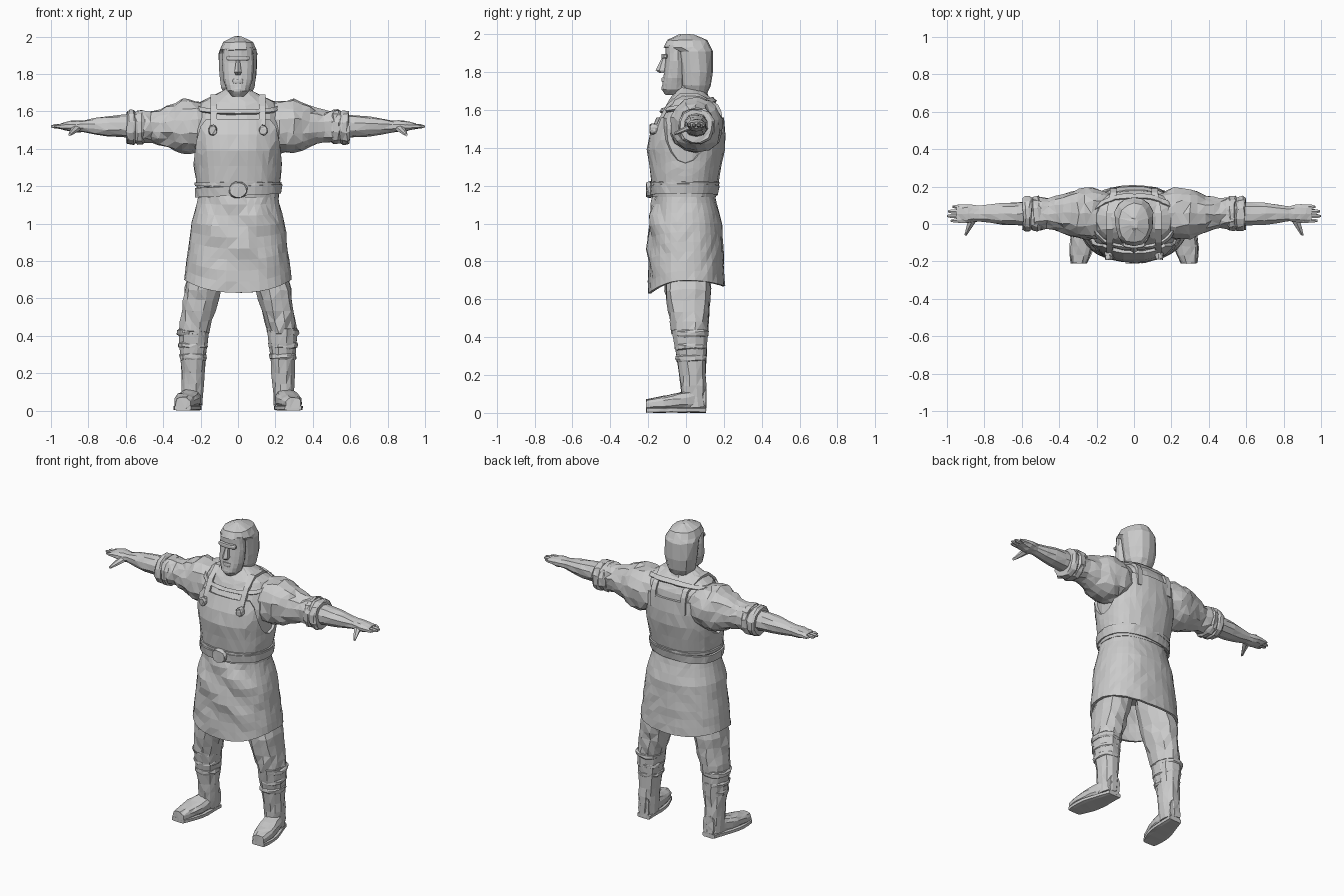
import bpy, bmesh, math, random
from mathutils import Vector

random.seed(4)
if "Cube" in bpy.data.objects:
    bpy.data.objects.remove(bpy.data.objects["Cube"])

grey = bpy.data.materials.new("plain grey")
grey.use_nodes = True
grey.diffuse_color = (0.6, 0.6, 0.6, 1)
grey.node_tree.nodes["Principled BSDF"].inputs["Base Color"].default_value = grey.diffuse_color


def finish(name, bm, side=1, thickness=0):
    """Flip to one side, split into facets and link the mesh."""
    for vert in bm.verts:
        vert.co.x *= side
    bmesh.ops.recalc_face_normals(bm, faces=bm.faces)
    bmesh.ops.triangulate(bm, faces=bm.faces)
    mesh = bpy.data.meshes.new(name)
    bm.to_mesh(mesh)
    bm.free()
    mesh.materials.append(grey)
    obj = bpy.data.objects.new(name, mesh)
    bpy.context.collection.objects.link(obj)
    if thickness:
        obj.modifiers.new("thickness", 'SOLIDIFY').thickness = thickness


def rounded(value, power):
    return math.copysign(abs(value) ** (2 / power), value)


def lerp(start, end, t):
    return start + (end - start) * t


def mix(first, second, t):
    return [lerp(p, q, t) for p, q in zip(first, second)]


def skin(bm, rows, closed=True):
    for lower, upper in zip(rows, rows[1:]):
        count = len(lower)
        for i in range(count if closed else count - 1):
            j = (i + 1) % count
            bm.faces.new((lower[i], lower[j], upper[j], upper[i]))


def loft(name, rings, axis='z', sides=12, power=2.2, side=1, rough=0.003, cuts=1):
    """Rings are (position, centre u, centre v, radius u, radius v)."""
    bm = bmesh.new()
    dense = [mix(first, second, k / cuts)
             for first, second in zip(rings, rings[1:]) for k in range(cuts)]
    rows = []
    for position, cu, cv, ru, rv in dense + [rings[-1]]:
        row = []
        for i in range(sides):
            angle = math.tau * (i + 0.5) / sides
            u = cu + ru * rounded(math.cos(angle), power)
            v = cv + rv * rounded(math.sin(angle), power)
            place = {'x': (position, u, v), 'y': (u, position, v), 'z': (u, v, position)}[axis]
            shake = Vector([random.uniform(-rough, rough) for _ in place])
            row.append(bm.verts.new(Vector(place) + shake))
        rows.append(row)
    skin(bm, rows)
    bm.faces.new(rows[0])
    bm.faces.new(rows[-1])
    finish(name, bm, side)


def band(name, position, half, u, v, ru, rv, axis='z', side=1, rough=0.003):
    """A short padded ring with softened edges."""
    rings = []
    for step in (-1, -0.5, 0.5, 1):
        shrink = 0.9 if abs(step) == 1 else 1
        rings.append((position + half * step, u, v, ru * shrink, rv * shrink))
    loft(name, rings, axis, side=side, rough=rough)


def spans(table):
    """Turn (z, half width, front y, back y) into loft rings."""
    return [(z, 0, (front + back) / 2, width, (back - front) / 2) for z, width, front, back in table]


# Outer outline of the clothed body: height, half width, front, back
BODY = [(0.6, 0.3, -0.2, 0.21), (1, 0.25, -0.2, 0.19), (1.15, 0.21, -0.17, 0.15),
        (1.4, 0.24, -0.2, 0.2), (1.5, 0.25, -0.18, 0.2), (1.6, 0.24, -0.13, 0.19),
        (1.65, 0.21, -0.1, 0.16), (1.72, 0.07, -0.05, 0.08)]
ROUND = 2.3


def outline(z):
    for low, high in zip(BODY, BODY[1:]):
        if z <= high[0]:
            return mix(low, high, (z - low[0]) / (high[0] - low[0]))[1:]


def body_point(angle, z, offset):
    width, front, back = outline(z)
    return Vector(((width + offset) * rounded(math.cos(angle), ROUND),
                   (front + back) / 2 + ((back - front) / 2 + offset) * rounded(math.sin(angle), ROUND), z))


def body_y(x, z, facing, offset):
    """Depth of the body surface; facing is -1 in front and 1 behind."""
    width, front, back = outline(z)
    bulge = (1 - (x / width) ** 2) ** 0.5
    return (front + back) / 2 + facing * ((back - front) / 2 * bulge + offset)


def shell(name, low, high, rows, offset, thickness, fold=lambda angle, z: 0, sides=36):
    """Cloth wrapped round the body between two height rules."""
    bm = bmesh.new()
    grid = []
    for k in range(rows + 1):
        row = []
        for i in range(sides):
            angle = math.tau * i / sides
            z = lerp(low(angle), high(angle), k / rows)
            out = offset + fold(angle, z) + random.uniform(-0.003, 0.003)
            row.append(bm.verts.new(body_point(angle, z, out)))
        grid.append(row)
    skin(bm, grid)
    finish(name, bm, thickness=thickness)


def ribbon(name, points, width, thickness, side):
    bm = bmesh.new()
    rows = [[bm.verts.new(Vector(point) + Vector((edge * width / 2, 0, 0))) for edge in (-1, 1)]
            for point in points]
    skin(bm, rows, closed=False)
    finish(name, bm, side, thickness)


# Shirt body and hips
shirt = [(z, width - 0.01, front + 0.01, back - 0.01) for z, width, front, back in BODY if z > 1.1]
loft("shirt_body", spans(shirt), sides=20, power=ROUND, cuts=2)
band("hips", 1, 0.16, 0, 0, 0.18, 0.13)


# Apron skirt, longest in front, with slanted folds
def skirt_hem(angle):
    drop = 0.07 if math.sin(angle) < 0 else 0.03
    return 0.7 - drop * math.sin(angle) ** 2


def skirt_fold(angle, z):
    front = max(0, -math.sin(angle)) ** 2
    slant = math.sin(30 * z + 5 * math.cos(angle)) + math.sin(17 * z - 9 * math.cos(angle)) / 2
    return 0.01 * front * slant * min(1, (z - skirt_hem(angle)) * 5)


shell("apron_skirt", skirt_hem, lambda angle: 1.16, 9, 0, 0.015, skirt_fold)


# Apron bib with arm openings
def bib_top(angle):
    return 1.32 + 0.24 * min(1, 2 * math.sin(angle) ** 2)


shell("apron_bib", lambda angle: 1.14, bib_top, 5, 0.006, 0.02)

# Belt, waist tie and buckle
shell("belt", lambda angle: 1.15 + 0.01 * math.cos(angle),
      lambda angle: 1.2 + 0.01 * math.cos(angle), 1, 0.018, 0.025)
shell("waist_tie", lambda angle: 1.2, lambda angle: 1.22, 1, 0.013, 0.02)
band("buckle", -0.18, 0.03, 0, 1.18, 0.05, 0.045, 'y')

# Neck, shirt collar and neckline edge
band("neck", 1.68, 0.08, 0, 0.02, 0.06, 0.07)
loft("collar", [(1.62, 0, 0.02, 0.12, 0.12), (1.7, 0, 0.03, 0.07, 0.08)], cuts=2)
shell("neckline", lambda angle: 1.62 + 0.03 * math.sin(angle),
      lambda angle: 1.64 + 0.03 * math.sin(angle), 1, 0.004, 0.015)

# Head: face, nose, features and close-fitting hood
loft("face", spans([(1.68, 0.03, -0.11, 0), (1.71, 0.06, -0.13, 0), (1.77, 0.08, -0.12, 0),
                    (1.86, 0.087, -0.108, 0), (1.94, 0.08, -0.11, 0)]), sides=16, rough=0.001, cuts=2)
loft("nose", [(1.795, 0, -0.12, 0.014, 0.02), (1.81, 0, -0.12, 0.022, 0.04),
              (1.88, 0, -0.11, 0.01, 0.016)], sides=6, rough=0, cuts=2)
for part, z, width in (("chin", 1.715, 0.03), ("lips", 1.76, 0.03), ("brow", 1.885, 0.065)):
    band(part, z, 0.012, 0, -0.11, width, 0.02, rough=0)
loft("hood", spans([(1.69, 0.07, -0.01, 0.11), (1.73, 0.09, -0.03, 0.13), (1.8, 0.1, -0.04, 0.14),
                    (1.91, 0.104, -0.06, 0.14), (1.93, 0.1, -0.12, 0.135), (1.97, 0.08, -0.1, 0.11),
                    (2, 0.02, -0.03, 0.04)]), sides=14)

ARM_Y, ARM_Z = 0.055, 1.52


def arm_rings(*keys):
    """Rings along the arm from (x, depth radius, height radius)."""
    return [(x, ARM_Y, ARM_Z, deep, tall) for x, deep, tall in keys]


for side, label in ((1, "left_"), (-1, "right_")):
    # Crumpled sleeve, rolled cuff, forearm and palm
    loft(label + "sleeve", arm_rings((0.12, 0.11, 0.12), (0.22, 0.14, 0.14), (0.3, 0.135, 0.145),
         (0.38, 0.1, 0.11), (0.46, 0.08, 0.085), (0.54, 0.09, 0.09)), 'x', 14, side=side, rough=0.008, cuts=2)
    for x in (0.525, 0.57):
        band(label + "cuff", x, 0.025, ARM_Y, ARM_Z - 0.005, 0.095, 0.095, 'x', side, 0.005)
    loft(label + "forearm", arm_rings((0.55, 0.065, 0.065), (0.7, 0.06, 0.055), (0.83, 0.042, 0.032),
         (0.89, 0.053, 0.03), (0.95, 0.05, 0.015)), 'x', 10, side=side, cuts=2)

    # Fingers and thumb
    for i, tip in enumerate((0.98, 1, 0.995, 0.97)):
        across = ARM_Y + 0.025 * (i - 1.5)
        loft(label + "finger", [(0.9, across, ARM_Z, 0.013, 0.015), (tip - 0.02, across, ARM_Z, 0.012, 0.012),
             (tip, across, ARM_Z, 0.006, 0.005)], 'x', 6, side=side, rough=0.001)
    loft(label + "thumb", [(0.04, 0.855, ARM_Z, 0.03, 0.02), (-0.06, 0.9, 1.475, 0.008, 0.008)],
         'y', 6, side=side, rough=0.001, cuts=3)

    # Apron strap running over the shoulder
    levels = [1.48, 1.54, 1.59, 1.63]
    path = [(0.13, body_y(0.13, z, -1, 0.015), z) for z in levels]
    path += [(0.13, y, 1.69) for y in (-0.03, 0.06)]
    path += [(0.11, body_y(0.11, z, 1, 0.015), z) for z in reversed(levels)]
    ribbon(label + "strap", path, 0.035, 0.018, side)
    band(label + "strap_end", -0.17, 0.02, 0.135, 1.5, 0.022, 0.028, 'y', side)

    # Trouser leg and boot shaft
    loft(label + "trouser", [(0.95, 0.12, 0.01, 0.1, 0.12), (0.65, 0.19, 0.01, 0.1, 0.122),
         (0.42, 0.235, 0.02, 0.08, 0.095)], side=side, rough=0.007, cuts=4)
    loft(label + "boot_shaft", [(0.44, 0.235, 0.02, 0.083, 0.095), (0.2, 0.24, 0.035, 0.062, 0.07),
         (0.03, 0.245, 0.045, 0.056, 0.065)], side=side, rough=0.004, cuts=3)
    for z in (0.42, 0.35, 0.29):
        girth = 0.045 + z / 10
        band(label + "boot_band", z, 0.018, 0.24, 0.025, girth, girth + 0.008, side=side, rough=0.004)

    # Foot and sole, turned slightly outwards
    foot, sole = [], []
    for k in range(8):
        t = k / 7
        y, x = lerp(0.105, -0.21, t), lerp(0.238, 0.295, t)
        width = 0.04 + 0.026 * math.sin(math.pi * t ** 1.3)
        half = lerp(0.07, 0.03, t ** 0.8)
        foot.append((y, x, half + 0.01, width, half))
        sole.append((y, x, 0.015, width + 0.006, 0.014))
    loft(label + "foot", foot, 'y', power=2.6, side=side)
    loft(label + "sole", sole, 'y', 8, 5, side, 0.001)
